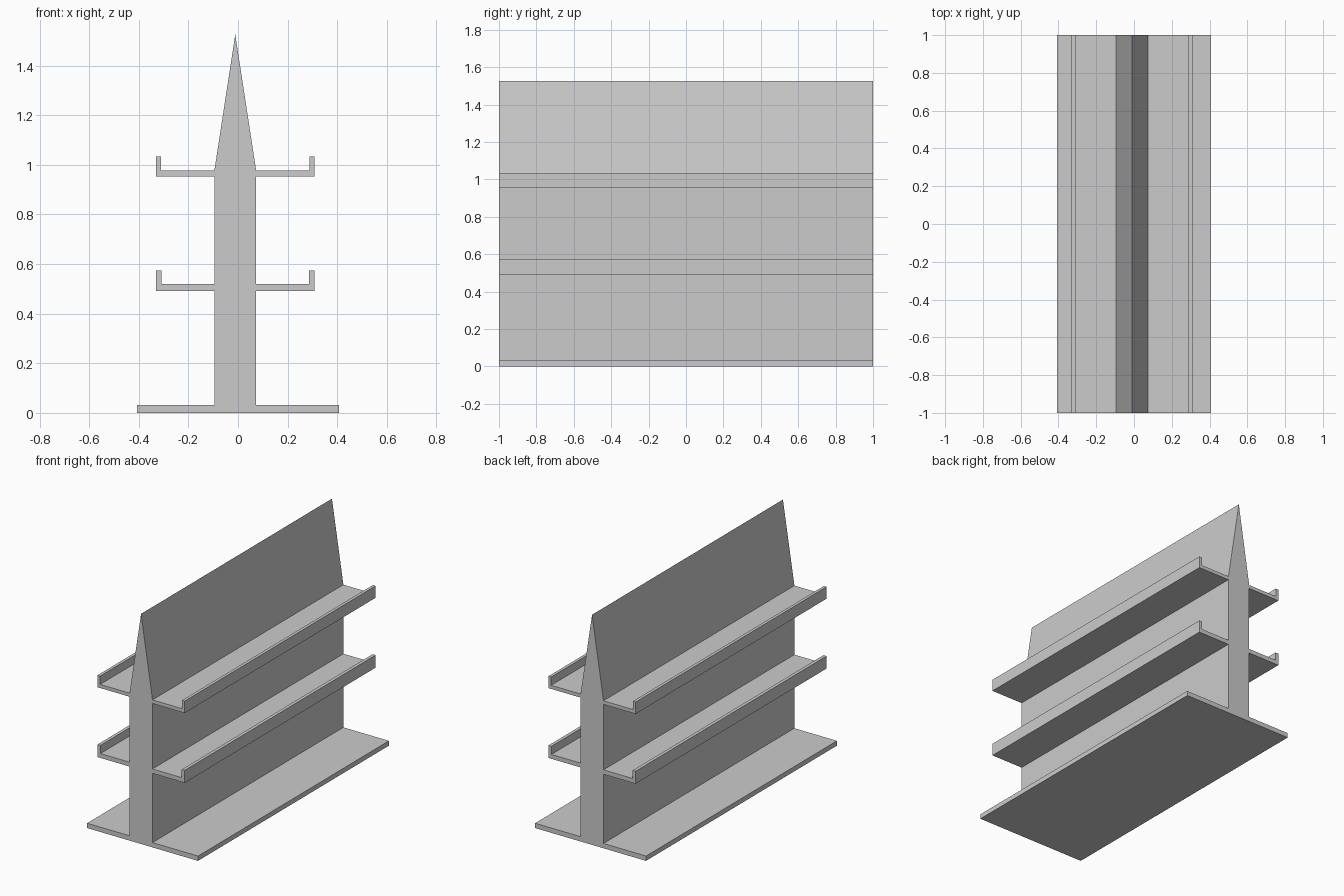
import bpy
import bmesh

if "Cube" in bpy.data.objects:
    bpy.data.objects.remove(bpy.data.objects["Cube"])

LENGTH = 2.0
AXIS = -0.011          # column and shelves sit slightly left of the base centre
COLUMN = 0.084         # half width of the column
REACH = 0.320          # shelf edge, measured from the column axis


def shelf(bottom, top, lip_top, lip):
    """Outline of one shelf with a raised lip, from column out and back."""
    return [(COLUMN, bottom), (REACH, bottom), (REACH, lip_top),
            (REACH - lip, lip_top), (REACH - lip, top), (COLUMN, top)]


# Half outline from base to below the peak, as distance from the axis and height
half = [(COLUMN, 0.032)]
half += shelf(0.491, 0.520, 0.574, 0.022)
half += shelf(0.954, 0.978, 1.033, 0.020)

# Full cross-section: base, right side, pointed top, mirrored left side
profile = [(-0.407, 0.0), (0.407, 0.0), (0.407, 0.032)]
profile += [(AXIS + d, z) for d, z in half]
profile += [(AXIS, 1.526)]
profile += [(AXIS - d, z) for d, z in reversed(half)]
profile += [(-0.407, 0.032)]

# Extrude the cross-section along the whole length
bm = bmesh.new()
end = bm.faces.new([bm.verts.new((x, -LENGTH / 2, z)) for x, z in profile])
result = bmesh.ops.extrude_face_region(bm, geom=[end], use_keep_orig=True)
moved = [v for v in result["geom"] if isinstance(v, bmesh.types.BMVert)]
bmesh.ops.translate(bm, verts=moved, vec=(0, LENGTH, 0))
bmesh.ops.recalc_face_normals(bm, faces=bm.faces)

mesh = bpy.data.meshes.new("double_sided_shelf_rack")
bm.to_mesh(mesh)
bm.free()
rack = bpy.data.objects.new("double_sided_shelf_rack", mesh)
bpy.context.collection.objects.link(rack)
